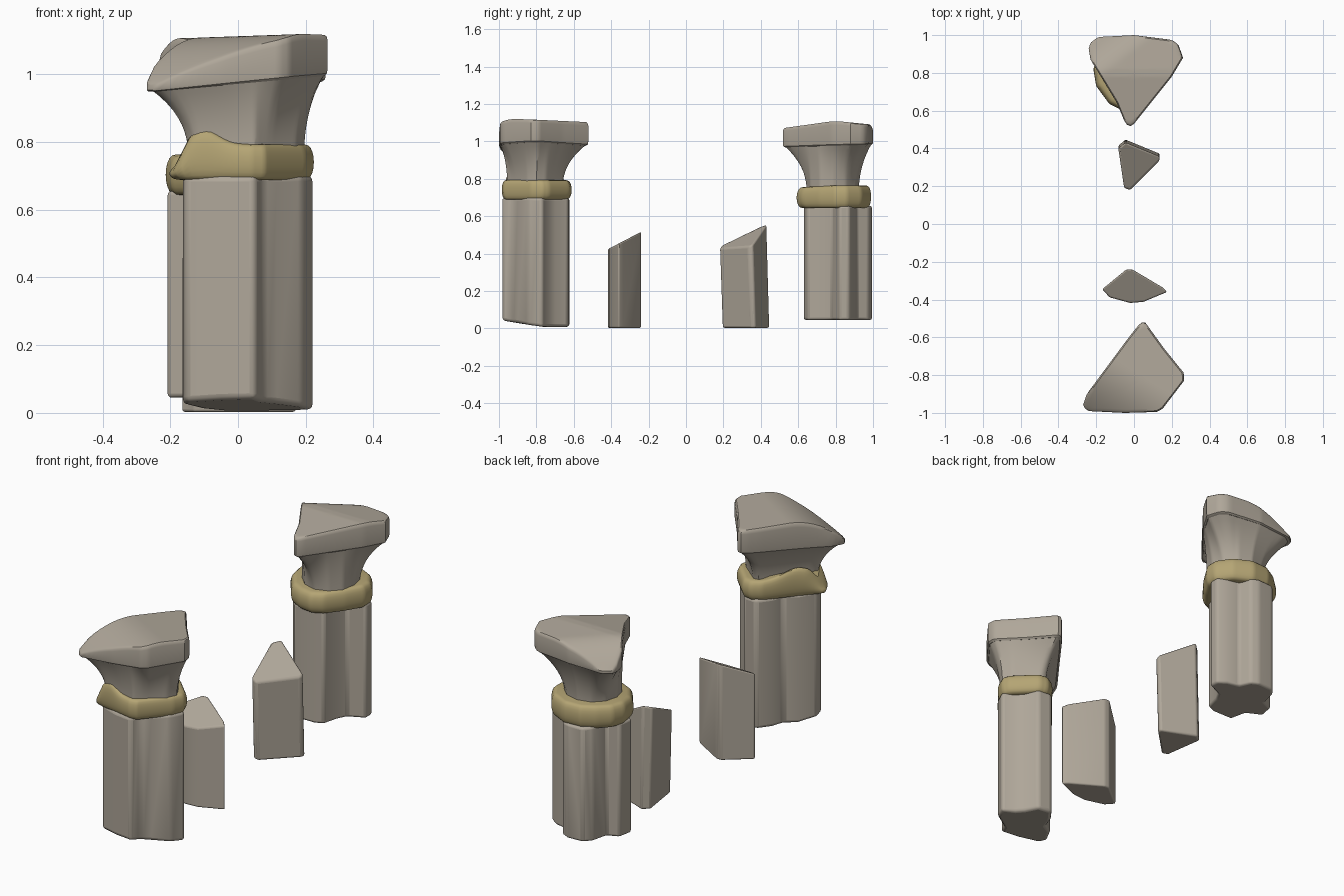
import bpy, bmesh, math

if "Cube" in bpy.data.objects:
    bpy.data.objects.remove(bpy.data.objects["Cube"])

def material(name, col):
    m = bpy.data.materials.new(name)
    m.diffuse_color = (*col, 1)
    m.use_nodes = True
    m.node_tree.nodes["Principled BSDF"].inputs["Base Color"].default_value = m.diffuse_color
    return m

STONE = material("weathered stone", (0.43, 0.385, 0.32))
GOLD = material("dull gold", (0.46, 0.375, 0.175))
N = 96

def finish(bm, name, mat, bevel=0, angle=35):
    bmesh.ops.recalc_face_normals(bm, faces=bm.faces)
    me = bpy.data.meshes.new(name)
    bm.to_mesh(me)
    bm.free()
    me.materials.append(mat)
    ob = bpy.data.objects.new(name, me)
    bpy.context.collection.objects.link(ob)
    if bevel:
        b = ob.modifiers.new("soft edges", 'BEVEL')
        b.width, b.segments, b.limit_method = bevel, 3, 'ANGLE'
        b.angle_limit = math.radians(25)
    bpy.ops.object.select_all(action='DESELECT')
    ob.select_set(True)
    bpy.context.view_layer.objects.active = ob
    bpy.ops.object.shade_smooth_by_angle(angle=math.radians(angle))
    return ob

def prism(name, pts, bottom, top, mat, bevel, lean=0):
    """Extruded outline whose ends follow height functions."""
    bm = bmesh.new()
    lo = [bm.verts.new((x, y + lean, bottom(x, y))) for x, y in pts]
    hi = [bm.verts.new((x, y, top(x, y))) for x, y in pts]
    n = len(pts)
    for i in range(n):
        j = (i + 1) % n
        bm.faces.new((lo[i], lo[j], hi[j], hi[i]))
    bm.faces.new(lo)
    bm.faces.new(hi)
    return finish(bm, name, mat, bevel)

def polar(pts, c):
    """Outline sampled by rays from centre c."""
    out = []
    for k in range(N):
        a = 2 * math.pi * k / N
        dx, dy = math.cos(a), math.sin(a)
        best = 0
        for (x1, y1), (x2, y2) in zip(pts, pts[1:] + pts[:1]):
            ex, ey = x2 - x1, y2 - y1
            den = dx * ey - dy * ex
            if abs(den) < 1e-9:
                continue
            t = ((x1 - c[0]) * ey - (y1 - c[1]) * ex) / den
            u = ((x1 - c[0]) * dy - (y1 - c[1]) * dx) / den
            if -1e-6 <= u <= 1 + 1e-6 and t > best:
                best = t
        out.append((c[0] + dx * best, c[1] + dy * best))
    return out

def scaled(ring, c, s):
    return [(c[0] + (x - c[0]) * s, c[1] + (y - c[1]) * s) for x, y in ring]

def loft(name, rings, mat, angle=35):
    bm = bmesh.new()
    vs = [[bm.verts.new(p) for p in r] for r in rings]
    for a, b in zip(vs, vs[1:]):
        for i in range(N):
            j = (i + 1) % N
            bm.faces.new((a[i], a[j], b[j], b[i]))
    bm.faces.new(vs[0])
    bm.faces.new(vs[-1])
    return finish(bm, name, mat, 0, angle)

def slab(name, pts, c, zb, zt):
    o = polar(pts, c)
    rings = [[(x, y, zb(x, y)) for x, y in scaled(o, c, s)] for s in (0.1, 0.95)]
    for s, f in ((0.99, 0.06), (1, 0.2), (1, 0.85), (0.985, 0.96)):
        rings.append([(x, y, zb(x, y) + f * (zt(x, y) - zb(x, y))) for x, y in scaled(o, c, s)])
    for k in range(14):
        rings.append([(x, y, zt(x, y)) for x, y in scaled(o, c, 0.96 - k * 0.07)])
    loft(name, rings, STONE)

def neck(name, low, high, c, z0, zb):
    a, b = polar(low, c), scaled(polar(high, c), c, 0.96)
    rings = []
    for k in range(11):
        t = k / 10
        w = t ** 2.4
        r = []
        for (x1, y1), (x2, y2) in zip(a, b):
            x, y = x1 + (x2 - x1) * w, y1 + (y2 - y1) * w
            r.append((x, y, z0 + (zb(x, y) + 0.006 - z0) * t))
        rings.append(r)
    loft(name, rings, STONE)

def collar(name, pts, c, z0, z1, lift):
    o = polar(pts, c)
    rings = []
    for k in range(11):
        a = -math.pi / 2 + math.pi * k / 10
        s = 0.84 + 0.16 * max(0, math.cos(a)) ** 0.75
        f = 0.5 + 0.5 * math.sin(a)
        rings.append([(x, y, z0 + (z1 - z0) * f + lift(x, y) * f) for x, y in scaled(o, c, s)])
    loft(name, rings, GOLD, 50)

# Front column
c = (0.04, -0.83)
slab_f = [(-0.27, -0.96), (-0.25, -0.99), (-0.05, -1.0), (0.12, -0.995), (0.15, -0.98), (0.265, -0.83),
          (0.265, -0.79), (0.16, -0.66), (0.06, -0.522), (0.035, -0.522), (-0.02, -0.59), (-0.25, -0.9)]
neck_f = [(-0.15, -0.9), (-0.12, -0.94), (0.05, -0.955), (0.17, -0.85), (0.195, -0.8), (0.17, -0.75),
          (0.06, -0.66), (0.03, -0.66), (-0.13, -0.865)]
ring_f = [(-0.205, -0.89), (-0.18, -0.945), (0.04, -0.985), (0.08, -0.975), (0.2, -0.83), (0.225, -0.77),
          (0.21, -0.73), (0.1, -0.62), (0.05, -0.61), (0.0, -0.64)]
shaft_f = [(-0.165, -0.88), (-0.155, -0.93), (-0.05, -0.968), (0.05, -0.984), (0.075, -0.93),
           (0.115, -0.9), (0.19, -0.845), (0.225, -0.77), (0.165, -0.735), (0.135, -0.7), (0.1, -0.63),
           (0.02, -0.622), (-0.03, -0.69), (-0.05, -0.75), (-0.11, -0.79)]
zb = lambda x, y: 0.972 + 0.09 * x
zt = lambda x, y: max(zb(x, y) + 0.015, 1.117 - 0.04 * (y + 0.9) + 0.01 * x
                      - 1.6 * max(0, 0.1 - 0.528 * (x + 0.16) - 0.85 * (y + 0.8)) ** 2)
slab("front_capital_slab", slab_f, c, zb, zt)
neck("front_capital_neck", neck_f, slab_f, c, 0.74, zb)
collar("front_collar", ring_f, c, 0.688, 0.793,
       lambda x, y: 0.045 * math.exp(-((x + 0.1) / 0.06) ** 2) - 0.07 * max(0, min(1, (-0.14 - x) / 0.05)))
prism("front_shaft", shaft_f, lambda x, y: 0.008 + 0.17 * max(0, -0.78 - y),
      lambda x, y: 0.70, STONE, 0.016)

# Back column
c = (0.0, 0.81)
slab_b = [(-0.24, 0.93), (-0.23, 0.96), (-0.19, 0.99), (0, 1.0), (0.2, 0.975), (0.235, 0.95), (0.26, 0.88),
          (0.2, 0.78), (0.0, 0.53), (-0.02, 0.517), (-0.045, 0.53), (-0.09, 0.64), (-0.23, 0.87)]
neck_b = [(0.14 * math.cos(k * math.pi / 6), 0.785 + 0.138 * math.sin(k * math.pi / 6)) for k in range(12)]
ring_b = [(-0.215, 0.82), (-0.2, 0.73), (-0.13, 0.635), (-0.06, 0.6), (0.01, 0.59), (0.07, 0.62),
          (0.14, 0.71), (0.195, 0.8), (0.195, 0.86), (0.14, 0.94), (0.04, 0.99), (-0.06, 0.985),
          (-0.13, 0.945), (-0.19, 0.89)]
shaft_b = [(-0.21, 0.76), (-0.195, 0.84), (-0.135, 0.865), (-0.115, 0.95), (-0.08, 0.99), (0.01, 0.995),
           (0.05, 0.975), (0.075, 0.915), (0.14, 0.9), (0.185, 0.87), (0.185, 0.82), (0.1, 0.78),
           (0.075, 0.73), (0.055, 0.65), (0.01, 0.63), (-0.11, 0.63), (-0.13, 0.72)]
zb2 = lambda x, y: 0.968 + 0.03 * (y - 0.55) + 0.03 * min(0, x)
zt2 = lambda x, y: max(zb2(x, y) + 0.02, 1.107 - 0.14 * max(0, 0.78 - y) - 0.1 * max(0, y - 0.82)
                       - 3.2 * max(0, 0.05 - 0.6 * (x + 0.2) + 0.8 * (y - 0.82)) ** 2)
slab("back_capital_slab", slab_b, c, zb2, zt2)
neck("back_capital_neck", neck_b, slab_b, c, 0.7, zb2)
collar("back_collar", ring_b, c, 0.643, 0.764, lambda x, y: 0.05 * (min(y, 0.8) - 0.8))
prism("back_shaft", shaft_b, lambda x, y: 0.045, lambda x, y: 0.655, STONE, 0.012)

# Loose shards between the columns
prism("front_shard", [(-0.168, -0.345), (-0.13, -0.388), (-0.02, -0.418), (0.05, -0.412), (0.175, -0.36),
                      (0.15, -0.335), (-0.01, -0.24), (-0.04, -0.24)],
      lambda x, y: 0.003, lambda x, y: 0.515 + 0.52 * (y + 0.242), STONE, 0.008)
prism("back_shard", [(-0.083, 0.40), (-0.045, 0.432), (0.137, 0.357), (0.135, 0.335), (-0.02, 0.18), (-0.052, 0.19)],
      lambda x, y: 0.003, lambda x, y: 0.55 + 0.47 * (y - 0.415) - 0.4 * max(0, x + 0.05), STONE, 0.01, 0.015)
